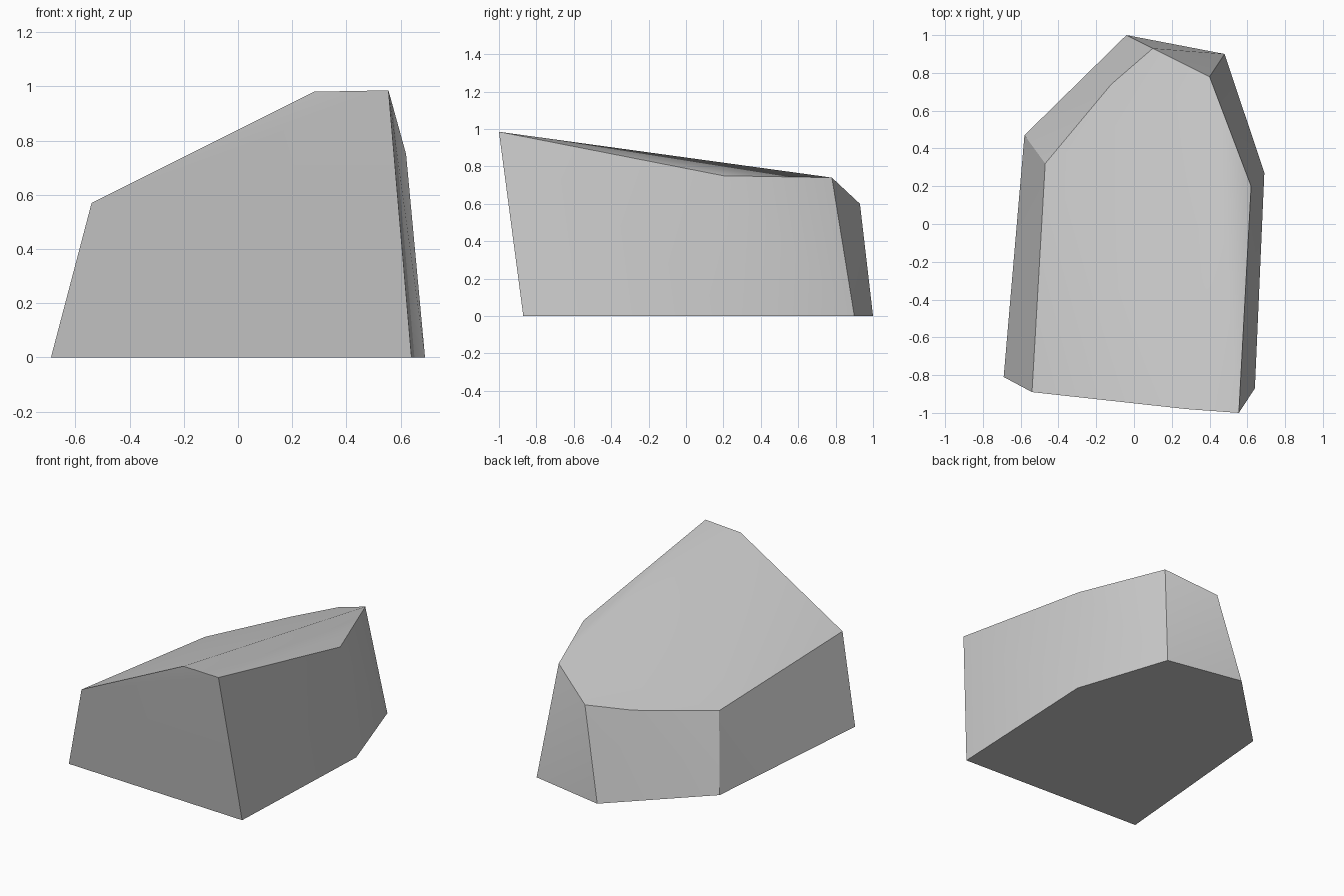
import bpy
import bmesh
import math

cube = bpy.data.objects.get("Cube")
if cube:
    bpy.data.objects.remove(cube, do_unlink=True)

# Flat grey stone
stone = bpy.data.materials.new("stone grey")
stone.use_nodes = True
grey = (0.6, 0.6, 0.6, 1)
stone.diffuse_color = grey
bsdf = stone.node_tree.nodes["Principled BSDF"]
bsdf.inputs["Base Color"].default_value = grey
bsdf.inputs["Roughness"].default_value = 0.9

# Footprint on the ground, counter-clockwise from the front right corner
footprint = [(-0.69, -0.81), (0.64, -0.87), (0.69, 0.27),
             (0.48, 0.90), (-0.04, 1.0), (-0.58, 0.47)]

# Sloping top: rim corners, then the peak of the low ridge
rim = [(-0.54, -0.89, 0.57), (0.28, -0.98, 0.98), (0.555, -1.0, 0.985),
       (0.62, 0.20, 0.75), (0.40, 0.78, 0.74), (0.10, 0.93, 0.60),
       (-0.12, 0.74, 0.55), (-0.47, 0.32, 0.48)]
ridge = [(0.33, 0.40, 0.77)]

# Chiselled boulder: convex skin around the corners
bm = bmesh.new()
for co in [(x, y, 0) for x, y in footprint] + rim + ridge:
    bm.verts.new(co)
bmesh.ops.convex_hull(bm, input=bm.verts[:])
bmesh.ops.dissolve_limit(bm, angle_limit=math.radians(1),
                         verts=bm.verts[:], edges=bm.edges[:])
bmesh.ops.recalc_face_normals(bm, faces=bm.faces[:])
mesh = bpy.data.meshes.new("rock")
bm.to_mesh(mesh)
bm.free()
mesh.materials.append(stone)
rock = bpy.data.objects.new("rock", mesh)
bpy.context.collection.objects.link(rock)

# Soft shading across shallow facets, crisp main edges
bpy.ops.object.select_all(action='DESELECT')
rock.select_set(True)
bpy.context.view_layer.objects.active = rock
bpy.ops.object.shade_smooth_by_angle(angle=math.radians(30))
